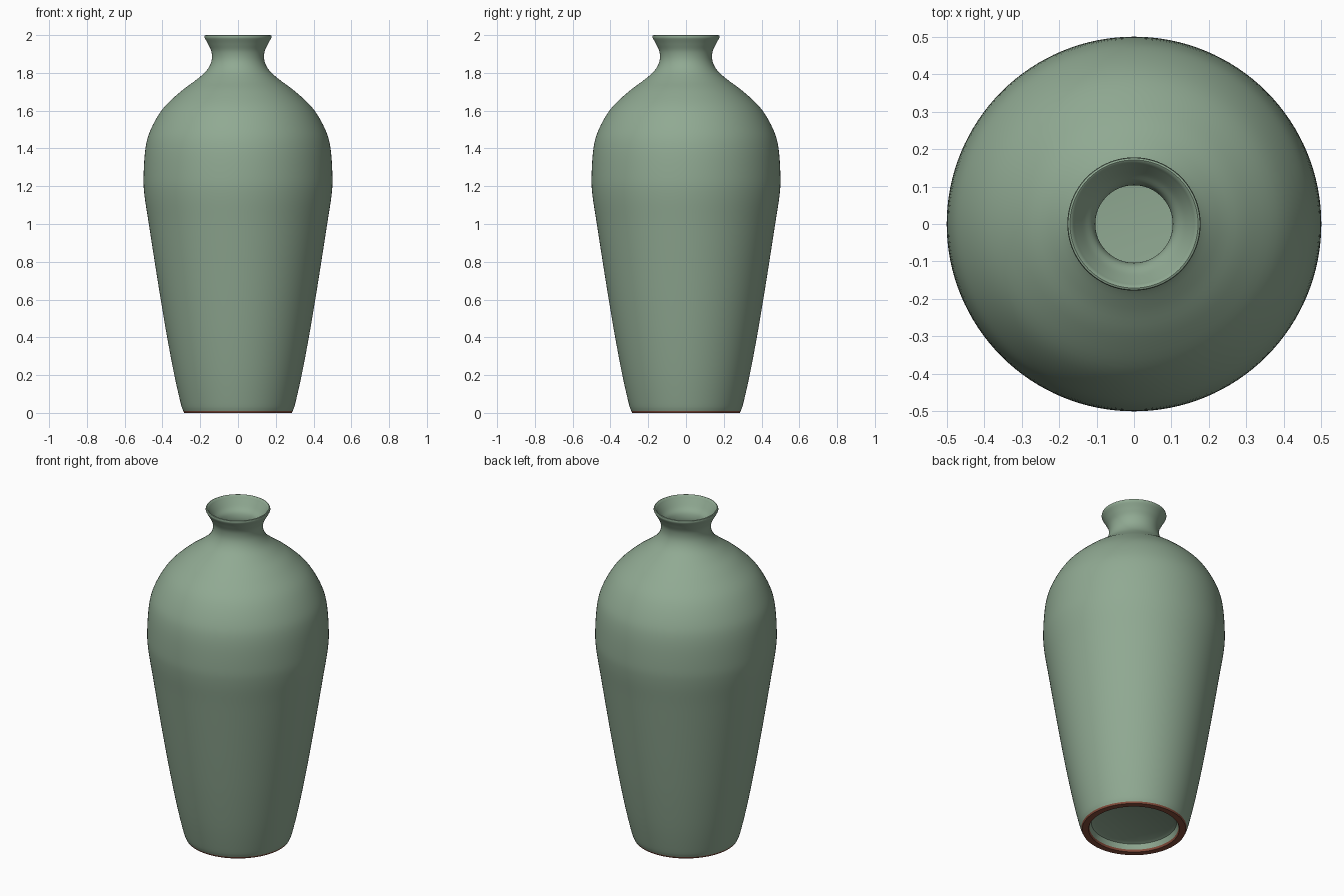
import bpy, bmesh, math
from mathutils import Vector

if "Cube" in bpy.data.objects:
    bpy.data.objects.remove(bpy.data.objects["Cube"])

SEGMENTS = 128


def material(name, rgb):
    m = bpy.data.materials.new(name)
    m.diffuse_color = (*rgb, 1.0)
    m.use_nodes = True
    m.node_tree.nodes["Principled BSDF"].inputs["Base Color"].default_value = m.diffuse_color
    return m


def smooth_curve(points, steps=5):
    """Catmull-Rom curve through (radius, height) points."""
    p = [Vector(q) for q in points]
    p = [2 * p[0] - p[1]] + p + [2 * p[-1] - p[-2]]
    out = []
    for a, b, c, d in zip(p, p[1:], p[2:], p[3:]):
        for i in range(steps):
            t = i / steps
            out.append(0.5 * (2 * b + (c - a) * t + (2 * a - 5 * b + 4 * c - d) * t * t
                              + (3 * b - a - 3 * c + d) * t ** 3))
    return out + [p[-2]]


def lathe(name, profile, mats):
    """Revolve a (radius, height) profile around z."""
    bm = bmesh.new()
    verts = [bm.verts.new((r, 0, z)) for r, z in profile]
    edges = [bm.edges.new(pair) for pair in zip(verts, verts[1:])]
    bmesh.ops.spin(bm, geom=verts + edges, cent=(0, 0, 0), axis=(0, 0, 1),
                   angle=math.tau, steps=SEGMENTS, use_duplicate=False)
    bmesh.ops.remove_doubles(bm, verts=bm.verts, dist=0.0002)
    bmesh.ops.recalc_face_normals(bm, faces=bm.faces)
    # unglazed clay only on the lowest faces of the foot
    for f in bm.faces:
        f.material_index = 1 if f.calc_center_median().z < 0.009 else 0
    me = bpy.data.meshes.new(name)
    bm.to_mesh(me)
    bm.free()
    for m in mats:
        me.materials.append(m)
    ob = bpy.data.objects.new(name, me)
    bpy.context.collection.objects.link(ob)
    bpy.context.view_layer.objects.active = ob
    ob.select_set(True)
    bpy.ops.object.shade_smooth_by_angle(angle=math.radians(35))
    return ob


glaze = material("celadon green glaze", (0.28, 0.40, 0.29))
clay = material("bare red brown clay", (0.24, 0.075, 0.045))

# underside: recessed base, then flat foot ring
foot = [(0, 0.05), (0.215, 0.05), (0.235, 0.042), (0.245, 0.012), (0.25, 0), (0.285, 0)]

# outer wall: tapered body, high shoulder, narrow neck, flared mouth
outer = smooth_curve([(0.29, 0.01), (0.303, 0.05), (0.337, 0.2), (0.375, 0.4), (0.409, 0.6),
                      (0.441, 0.8), (0.472, 1.0), (0.495, 1.15), (0.5, 1.25), (0.49, 1.4),
                      (0.462, 1.5), (0.398, 1.61), (0.305, 1.7), (0.225, 1.76), (0.168, 1.81),
                      (0.141, 1.86), (0.14, 1.91), (0.157, 1.95), (0.175, 1.982)])

# rounded lip
lip = [(0.178, 1.99), (0.176, 1.998), (0.171, 2.0), (0.166, 1.997)]

# hollow inside down to the floor
inner = smooth_curve([(0.161, 1.988), (0.133, 1.945), (0.108, 1.91), (0.106, 1.86),
                      (0.137, 1.79), (0.2, 1.73), (0.28, 1.67), (0.37, 1.58), (0.43, 1.48),
                      (0.458, 1.38), (0.467, 1.25), (0.44, 1.0), (0.377, 0.6),
                      (0.305, 0.2), (0.27, 0.12), (0.2, 0.1)])

lathe("vase_body", foot + [tuple(v) for v in outer] + lip
      + [tuple(v) for v in inner] + [(0, 0.1)], [glaze, clay])
